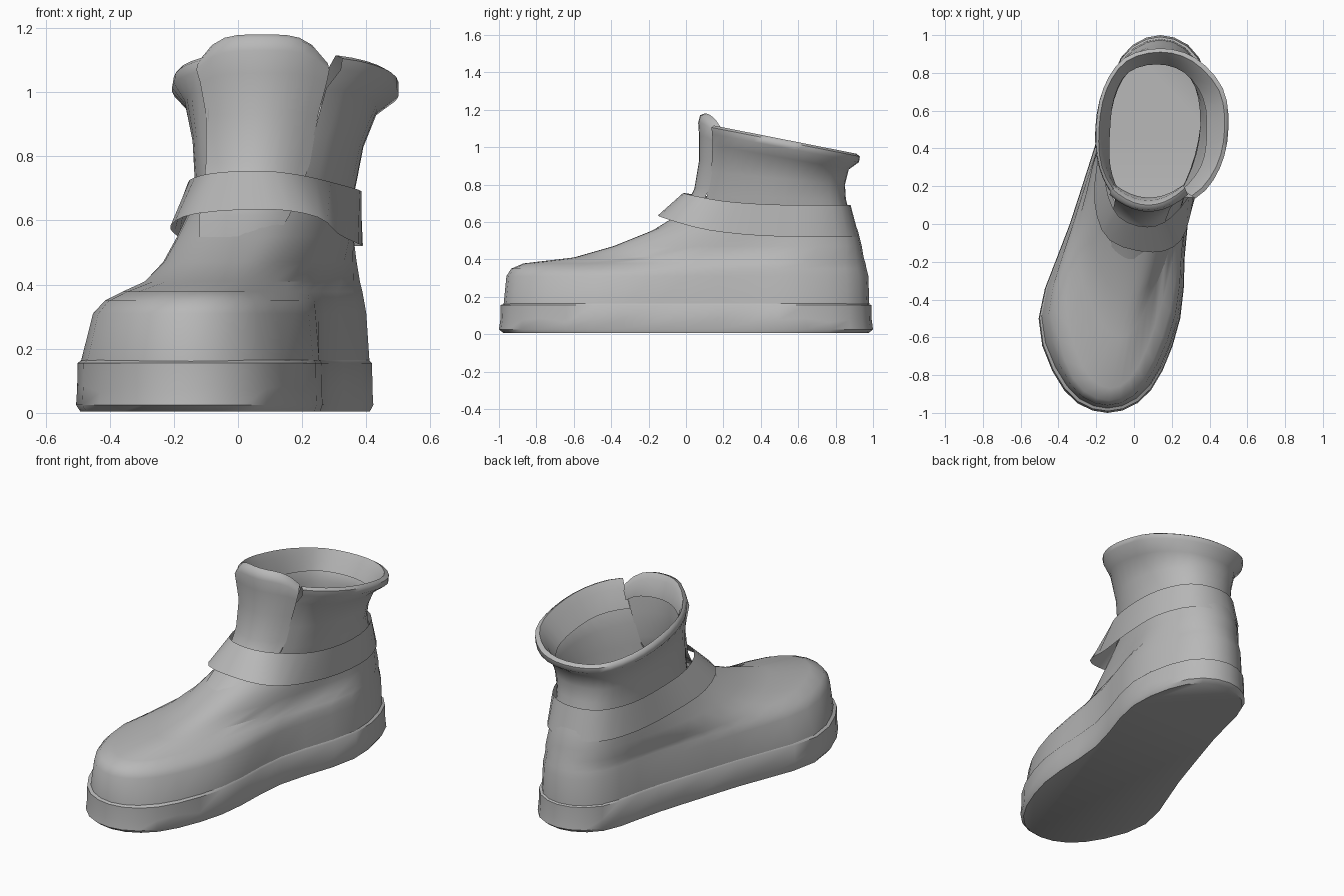
import bpy, math

grey = bpy.data.materials.new("warm_grey")
grey.diffuse_color = (0.48, 0.48, 0.48, 1)

FRACS = (0.06, 0.25, 0.5, 0.75, 0.94)   # stations along each ring, front to back
STEPS = 3                               # samples per ring span


def ring(zf, zb, yf, yb, xf, xb, right, left, power=(1, 1), start=0, end=12):
    """Smooth ring through front tip, right side, back tip and left side."""
    def height(f, p):
        return zb + (zf - zb) * (1 - f) ** p
    side_y = [yf + (yb - yf) * f for f in FRACS]
    pts = [(xf, yf, zf)]
    pts += [(x, y, height(f, power[0])) for x, y, f in zip(right, side_y, FRACS)]
    pts += [(xb, yb, zb)]
    pts += [(x, y, height(f, power[1])) for x, y, f in zip(left, side_y, FRACS)][::-1]
    out = []
    for k in range(start * STEPS, end * STEPS + (1 if end < 12 else 0)):
        i, t = k // STEPS, (k % STEPS) / STEPS
        a, b, c, d = (pts[(i + j) % 12] for j in (-1, 0, 1, 2))
        out.append(tuple(0.5 * (2 * q + (r - p) * t + (2 * p - 5 * q + 4 * r - s) * t ** 2
                                + (3 * q - p - 3 * r + s) * t ** 3)
                         for p, q, r, s in zip(a, b, c, d)))
    return out


def loft(name, rows, closed=True, bottom=False, angle=40):
    """Skin a stack of point rows into one mesh object."""
    n = len(rows[0])
    verts = [p for row in rows for p in row]
    faces = []
    for r in range(len(rows) - 1):
        for i in range(n if closed else n - 1):
            j = (i + 1) % n
            faces.append((r * n + i, r * n + j, (r + 1) * n + j, (r + 1) * n + i))
    if bottom:
        faces.append(tuple(range(n))[::-1])
    mesh = bpy.data.meshes.new(name)
    mesh.from_pydata(verts, [], faces)
    mesh.materials.append(grey)
    obj = bpy.data.objects.new(name, mesh)
    bpy.context.collection.objects.link(obj)
    bpy.ops.object.select_all(action="DESELECT")
    obj.select_set(True)
    bpy.context.view_layer.objects.active = obj
    bpy.ops.object.shade_smooth_by_angle(angle=math.radians(angle))
    return obj


# Sole: one footprint, slightly rounded under and drawn in towards the seam
footprint = ring(0, 0, -1.0, 1.0, -0.14, 0.14,
                 (0.09, 0.245, 0.285, 0.422, 0.345), (-0.37, -0.505, -0.34, -0.18, -0.07))
sole_rows = []
for z, s, wave in ((0.005, 0.975, 0), (0.025, 1.0, 0), (0.075, 0.993, 0.012),
                   (0.155, 0.991, 0), (0.165, 0.965, 0)):
    sole_rows.append([(x * s, y * s, z + wave * math.sin(i * 2.1))
                      for i, (x, y, _) in enumerate(footprint)])
loft("sole", sole_rows, bottom=True)

# Upper: hollow foot body from the sole seam to the ankle
body = [
    (0.16, -0.975, 0.98, -0.14, 0.14, (0.08, 0.235, 0.275, 0.41, 0.33), (-0.355, -0.49, -0.33, -0.172, -0.065)),
    (0.31, -0.96, 0.975, -0.14, 0.14, (0.06, 0.22, 0.27, 0.40, 0.325), (-0.34, -0.452, -0.32, -0.165, -0.06)),
    (0.35, -0.935, 0.965, -0.13, 0.14, (0.05, 0.19, 0.265, 0.393, 0.32), (-0.32, -0.415, -0.305, -0.155, -0.055)),
    (0.378, -0.87, 0.96, -0.12, 0.14, (0.02, 0.15, 0.26, 0.388, 0.315), (-0.27, -0.36, -0.285, -0.15, -0.05)),
    (0.41, -0.60, 0.95, -0.07, 0.14, (0.03, 0.16, 0.28, 0.38, 0.31), (-0.18, -0.29, -0.25, -0.145, -0.045)),
    (0.47, -0.39, 0.94, -0.02, 0.13, (0.08, 0.20, 0.30, 0.37, 0.295), (-0.14, -0.23, -0.21, -0.135, -0.04)),
    (0.55, -0.19, 0.92, 0.02, 0.13, (0.13, 0.24, 0.33, 0.36, 0.28), (-0.11, -0.185, -0.175, -0.12, -0.03)),
    (0.64, 0.0, 0.885, 0.05, 0.12, (0.16, 0.27, 0.34, 0.35, 0.265), (-0.06, -0.14, -0.14, -0.11, -0.02)),
]
loft("foot_upper", [ring(b[0], *b) for b in body])

# Ankle shaft: open at the front, flaring to a rolled rim with a short inner lip
shaft = [
    (0.63, 0.63, 0.02, 0.88, 0.06, 0.12, (0.17, 0.28, 0.345, 0.34, 0.265), (-0.06, -0.135, -0.14, -0.11, -0.02)),
    (0.74, 0.72, 0.065, 0.855, 0.06, 0.12, (0.21, 0.315, 0.37, 0.35, 0.265), (-0.08, -0.13, -0.132, -0.105, -0.025)),
    (0.87, 0.80, 0.09, 0.85, 0.07, 0.12, (0.235, 0.345, 0.39, 0.37, 0.275), (-0.09, -0.138, -0.135, -0.11, -0.035)),
    (1.02, 0.88, 0.095, 0.87, 0.08, 0.13, (0.275, 0.40, 0.435, 0.41, 0.29), (-0.09, -0.16, -0.16, -0.125, -0.04)),
    (1.08, 0.92, 0.09, 0.925, 0.08, 0.14, (0.32, 0.455, 0.50, 0.47, 0.325), (-0.095, -0.185, -0.205, -0.162, -0.05)),
    (1.115, 0.95, 0.085, 0.93, 0.08, 0.14, (0.325, 0.455, 0.50, 0.47, 0.325), (-0.09, -0.18, -0.20, -0.162, -0.05)),
    (1.125, 0.965, 0.10, 0.91, 0.08, 0.14, (0.305, 0.435, 0.48, 0.45, 0.31), (-0.075, -0.17, -0.185, -0.147, -0.04)),
]
lip = [
    (1.08, 0.93, 0.12, 0.885, 0.08, 0.13, (0.28, 0.41, 0.45, 0.42, 0.285), (-0.07, -0.15, -0.16, -0.13, -0.04)),
    (0.97, 0.86, 0.13, 0.845, 0.08, 0.12, (0.24, 0.355, 0.385, 0.365, 0.265), (-0.07, -0.125, -0.127, -0.105, -0.03)),
]
loft("ankle_shaft", [ring(*s, start=1, end=11) for s in shaft + lip], closed=False, angle=60)

# Tongue: centre y, centre z, left x, right x, backward curl, edge drop
tongue = [
    (-0.19, 0.548, -0.12, 0.12, 0.07, 0.0),
    (-0.08, 0.615, -0.12, 0.16, 0.08, 0.0),
    (0.00, 0.68, -0.11, 0.19, 0.08, 0.0),
    (0.045, 0.78, -0.10, 0.225, 0.08, 0.0),
    (0.07, 0.93, -0.10, 0.25, 0.08, 0.0),
    (0.07, 1.06, -0.118, 0.277, 0.08, 0.03),
    (0.065, 1.13, -0.13, 0.285, 0.09, 0.06),
    (0.075, 1.17, -0.125, 0.28, 0.09, 0.08),
    (0.10, 1.18, -0.12, 0.27, 0.09, 0.08),
    (0.125, 1.15, -0.11, 0.26, 0.08, 0.08),
    (0.14, 1.05, -0.09, 0.25, 0.06, 0.03),
]
rows = []
for yc, zc, xl, xr, curl, drop in tongue:
    us = [i / 5 - 1 for i in range(11)]
    rows.append([((xl + xr) / 2 + u * (xr - xl) / 2, yc + curl * u * u, zc - drop * u ** 4)
                 for u in us])
loft("tongue", rows, closed=False, angle=60)

# Strap: flat band round the ankle that rises over the instep
strap = [
    (0.635, 0.52, -0.15, 0.925, 0.10, 0.13, (0.25, 0.315, 0.375, 0.383, 0.295), (-0.13, -0.21, -0.185, -0.135, -0.04)),
    (0.755, 0.69, -0.015, 0.88, 0.07, 0.12, (0.20, 0.325, 0.38, 0.37, 0.28), (-0.08, -0.15, -0.147, -0.118, -0.03)),
]
loft("strap", [ring(*s, power=(4, 2)) for s in strap])
